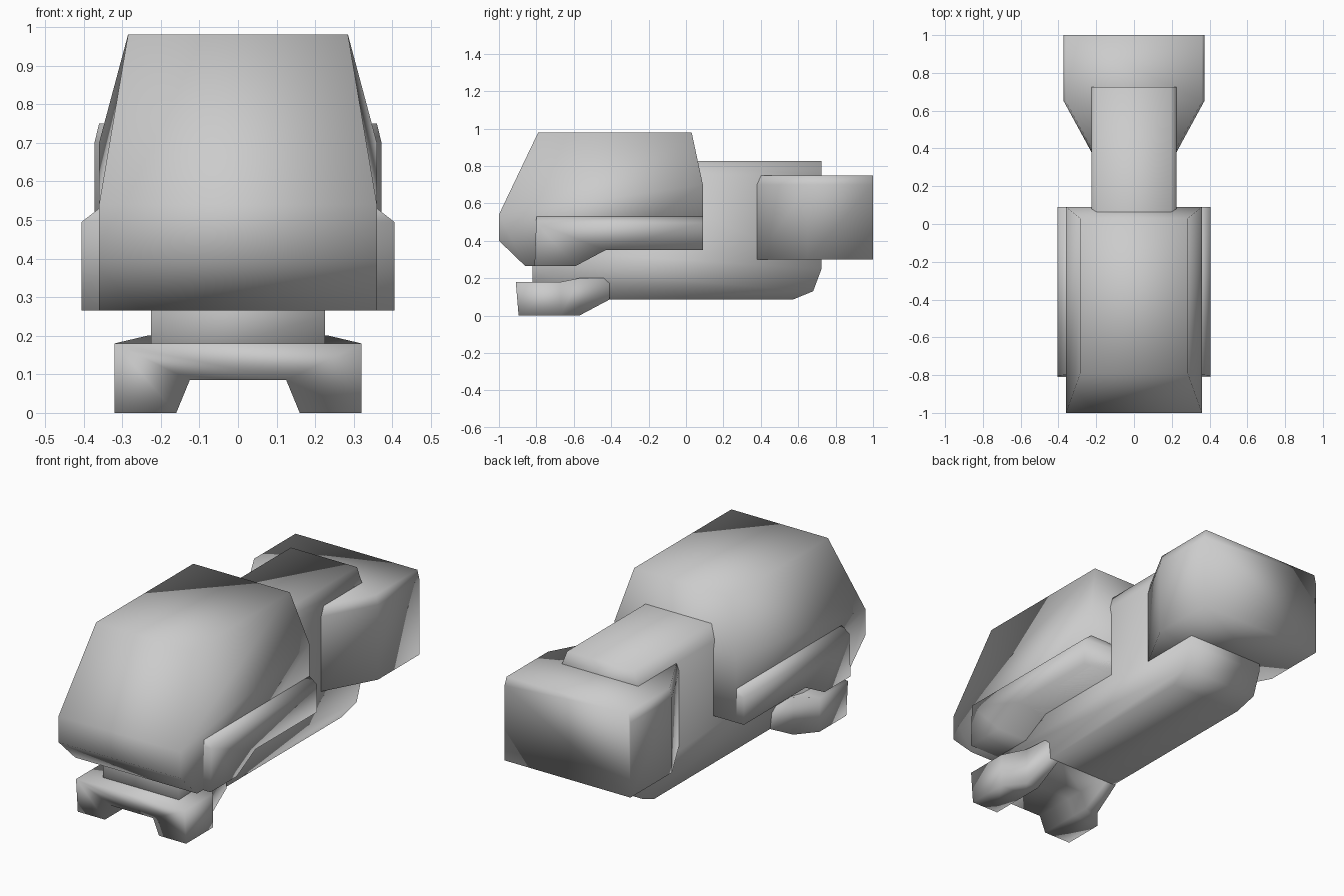
import bpy, bmesh
from mathutils import Vector

cube = bpy.data.objects.get("Cube")
if cube:
    bpy.data.objects.remove(cube, do_unlink=True)

grey = bpy.data.materials.new("plain grey")
grey.use_nodes = True
grey.diffuse_color = (0.6, 0.6, 0.6, 1)
grey.node_tree.nodes["Principled BSDF"].inputs["Base Color"].default_value = (0.6, 0.6, 0.6, 1)


def finish(name, bm):
    """Turn a bmesh into a smooth grey object."""
    bmesh.ops.recalc_face_normals(bm, faces=bm.faces)
    mesh = bpy.data.meshes.new(name)
    bm.to_mesh(mesh)
    bm.free()
    mesh.materials.append(grey)
    mesh.shade_smooth()
    obj = bpy.data.objects.new(name, mesh)
    bpy.context.collection.objects.link(obj)
    return obj


def skin(bm, rings):
    """Bridge matching rings of points and cap both ends."""
    loops = [[bm.verts.new(p) for p in ring] for ring in rings]
    for a, b in zip(loops, loops[1:]):
        for i in range(len(a)):
            j = (i + 1) % len(a)
            bm.faces.new((a[i], a[j], b[j], b[i]))
    bm.faces.new(loops[0])
    bm.faces.new(loops[-1])


def side_prism(name, profile, half_width, creases):
    """Side outline (y, z) spread to a half width that varies with y and z."""
    bm = bmesh.new()
    skin(bm, [[(s, y, z) for y, z in profile] for s in (-1, 1)])
    for (y1, z1), (y2, z2) in creases:
        bmesh.ops.bisect_plane(bm, geom=bm.verts[:] + bm.edges[:] + bm.faces[:], dist=1e-5,
                               plane_co=Vector((0, y1, z1)),
                               plane_no=Vector((0, z1 - z2, y2 - y1)).normalized())
    for v in bm.verts:
        v.co.x *= half_width(v.co.y, v.co.z)
    return finish(name, bm)


def loft(name, stations):
    """Sections along y, each a right half outline (x, z) mirrored to the left."""
    bm = bmesh.new()
    rings = []
    for y, half in stations:
        full = half + [(-x, z) for x, z in reversed(half)]
        rings.append([(x, y, z) for x, z in full])
    skin(bm, rings)
    return finish(name, bm)


# Hood: sloped front, sides leaning in above a rising crease
def hood_half(y, z):
    crease = 0.54 + 0.16 * (y + 1) / 1.09
    lean = max(0, (z - crease) / (0.98 - crease))
    return 0.36 - 0.075 * lean


side_prism("hood",
           [(-1, 0.4), (-1, 0.54), (-0.79, 0.98), (0.03, 0.98), (0.09, 0.7),
            (0.09, 0.35), (-0.43, 0.35), (-0.59, 0.265), (-0.86, 0.265)],
           hood_half, [((-1, 0.54), (0.09, 0.7))])

# Side skirts: a wider band with a chamfered top
side_prism("side_skirts",
           [(-0.81, 0.265), (-0.8, 0.53), (0.09, 0.53), (0.09, 0.35),
            (-0.43, 0.35), (-0.59, 0.265)],
           lambda y, z: 0.405 if z < 0.5 else 0.36,
           [((-1, 0.495), (1, 0.495))])

# Body: long box with narrowed top and bottom
side_prism("body",
           [(-0.82, 0.12), (-0.82, 0.35), (-0.3, 0.825), (0.725, 0.825), (0.725, 0.25),
            (0.68, 0.13), (0.57, 0.085), (-0.41, 0.085)],
           lambda y, z: 0.195 if z > 0.76 else 0.21 if y > -0.45 and z < 0.12 else 0.225,
           [((-1, 0.75), (1, 0.75)), ((-1, 0.25), (1, 0.25))])


# Rear block: flares out from the body, top corners chamfered
def block_section(w):
    return [(w, 0.3), (w, 0.7), (w - 0.012, 0.75)]


loft("rear_block", [(0.38, block_section(0.225)), (0.65, block_section(0.372)),
                    (1.0, block_section(0.372))])


# Front foot: bar on two legs that taper back into the body
def foot_section(inner, outer, floor, top):
    return [(0.125, 0.085), (inner, floor), (outer, floor), (outer, top)]


foot = loft("front_foot", [(-0.91, foot_section(0.16, 0.32, 0, 0.18)),
                           (-0.67, foot_section(0.16, 0.32, 0, 0.18)),
                           (-0.57, foot_section(0.16, 0.235, 0, 0.2)),
                           (-0.41, foot_section(0.16, 0.22, 0.085, 0.2))])
for v in foot.data.vertices:
    if v.co.y < -0.9 and v.co.z < 0.1:
        v.co.y += 0.015
